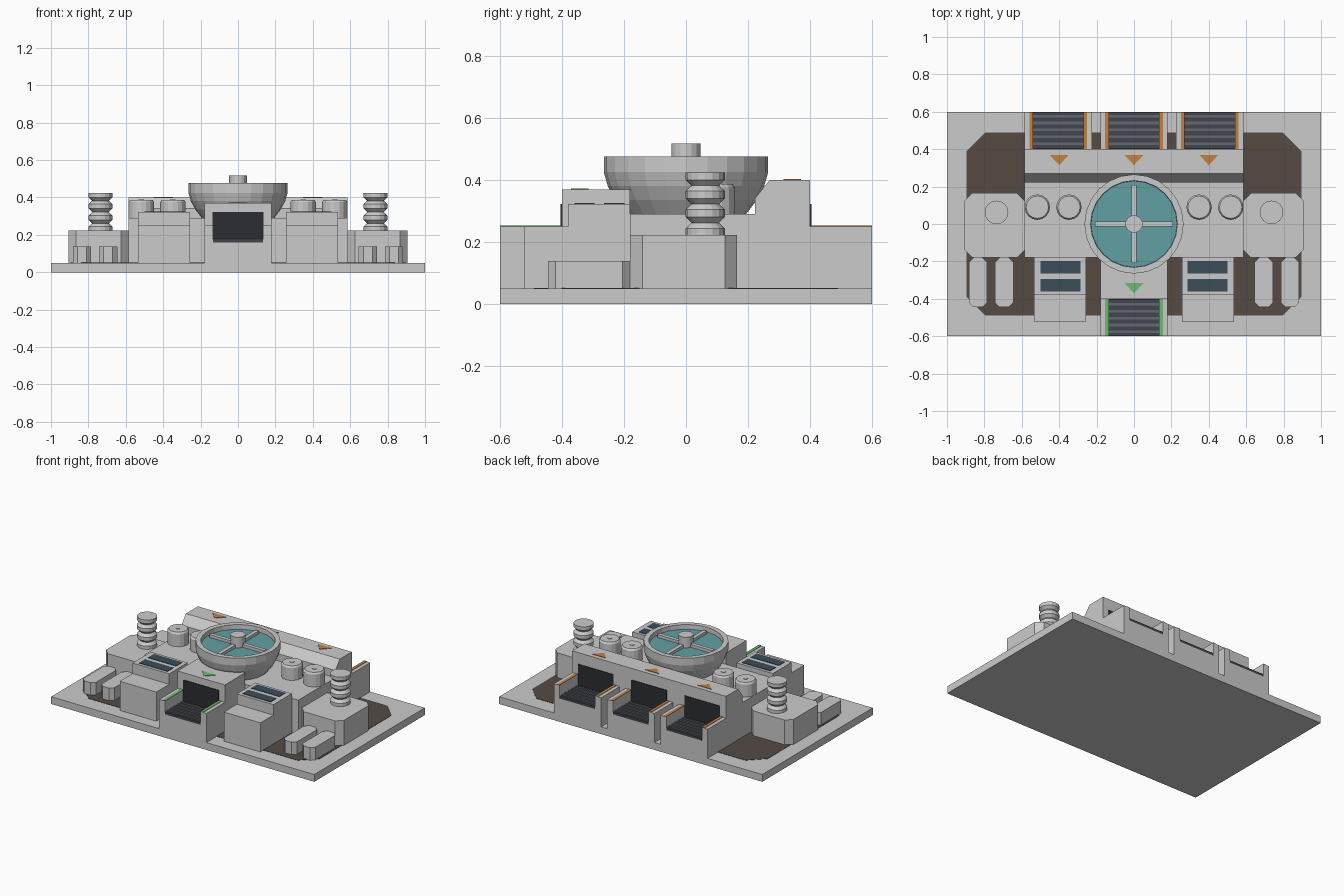
import bpy, bmesh
from math import sin, cos, pi

if "Cube" in bpy.data.objects:
    bpy.data.objects.remove(bpy.data.objects["Cube"])


def mat(name, rgb):
    m = bpy.data.materials.new(name)
    m.diffuse_color = (*rgb, 1)
    m.use_nodes = True
    m.node_tree.nodes["Principled BSDF"].inputs["Base Color"].default_value = m.diffuse_color
    return m


BROWN = mat("dirt", (0.09, 0.07, 0.055))
TEAL = mat("glass", (0.12, 0.35, 0.37))
DARK = mat("opening", (0.025, 0.027, 0.033))
BELT = mat("belt", (0.055, 0.06, 0.075))
SLAT = mat("slat", (0.13, 0.14, 0.17))
SCREEN = mat("screen", (0.045, 0.075, 0.1))
ORANGE = mat("output_orange", (0.55, 0.22, 0.05))
GREEN = mat("input_green", (0.15, 0.5, 0.16))
PALE = mat("pale_grey", (0.55, 0.55, 0.54))


def finish(name, bm, material=None):
    bmesh.ops.recalc_face_normals(bm, faces=bm.faces)
    me = bpy.data.meshes.new(name)
    bm.to_mesh(me)
    bm.free()
    ob = bpy.data.objects.new(name, me)
    bpy.context.collection.objects.link(ob)
    if material:
        me.materials.append(material)
    return ob


def extrude(name, pts, vec, material=None):
    """Prism from a flat outline of 3D points."""
    bm = bmesh.new()
    f = bm.faces.new([bm.verts.new(p) for p in pts])
    r = bmesh.ops.extrude_face_region(bm, geom=[f], use_keep_orig=True)
    bmesh.ops.translate(bm, vec=vec, verts=[g for g in r["geom"] if isinstance(g, bmesh.types.BMVert)])
    return finish(name, bm, material)


def box(name, x0, x1, y0, y1, z0, z1, material=None, c=0):
    """Box, with upright corners cut by c."""
    if c:
        o = [(x0 + c, y0), (x1 - c, y0), (x1, y0 + c), (x1, y1 - c),
             (x1 - c, y1), (x0 + c, y1), (x0, y1 - c), (x0, y0 + c)]
    else:
        o = [(x0, y0), (x1, y0), (x1, y1), (x0, y1)]
    return extrude(name, [(x, y, z0) for x, y in o], (0, 0, z1 - z0), material)


def lathe(name, profile, x, y, n, material=None):
    """Revolve (radius, z) points, closing both ends with caps."""
    bm = bmesh.new()
    rings = [[bm.verts.new((x + r * cos(2 * pi * i / n), y + r * sin(2 * pi * i / n), z))
              for i in range(n)] for r, z in profile]
    for a, b in zip(rings, rings[1:]):
        for i in range(n):
            j = (i + 1) % n
            bm.faces.new((a[i], a[j], b[j], b[i]))
    bm.faces.new(rings[0])
    bm.faces.new(rings[-1])
    return finish(name, bm, material)


def arrow(name, x, y, z, material):
    pts = [(x - 0.052, y + 0.055, z), (x, y, z), (x + 0.052, y + 0.055, z)]
    extrude(name, pts, (0, 0, 0.003), material)


def port(name, x, s, material):
    """Conveyor port facing +y (s=1) or -y (s=-1)."""
    def b(part, x0, x1, y0, y1, z0, z1, m=None):
        ya, yb = sorted((s * y0, s * y1))
        box(name + "_" + part, x + x0, x + x1, ya, yb, z0, z1, m)
    # U-shaped trough
    u = [(-0.18, 0.05), (0.18, 0.05), (0.18, 0.25), (0.135, 0.25),
         (0.135, 0.16), (-0.135, 0.16), (-0.135, 0.25), (-0.18, 0.25)]
    extrude(name + "_trough", [(x + px, s * 0.4, pz) for px, pz in u], (0, s * 0.2, 0))
    b("belt", -0.134, 0.134, 0.4, 0.6, 0.16, 0.176, BELT)
    for i in range(5):
        y = 0.422 + i * 0.037
        b("slat", -0.134, 0.134, y, y + 0.014, 0.17, 0.181, SLAT)
    b("opening", -0.135, 0.135, 0.399, 0.404, 0.17, 0.322, DARK)
    for side in (-1, 1):
        xa, xb = sorted((side * 0.135, side * 0.155))
        b("stripe", xa, xb, 0.4, 0.6, 0.249, 0.253, material)


# Foundation
box("base_plate", -1, 1, -0.6, 0.6, 0, 0.05)
box("dirt_patch", -0.895, 0.895, -0.49, 0.49, 0.049, 0.052, BROWN, 0.1)

# Main body with raised rear ridge
side = [(-0.18, 0.05), (0.4, 0.05), (0.4, 0.4), (0.27, 0.4), (0.222, 0.34), (0.222, 0.29), (-0.18, 0.29)]
extrude("main_body", [(-0.585, y, z) for y, z in side], (1.17, 0, 0))
box("input_housing", -0.18, 0.18, -0.4, -0.18, 0.05, 0.37)

# Conveyor ports and direction arrows
port("input", 0, -1, GREEN)
arrow("input_arrow", 0, -0.37, 0.37, GREEN)
for x in (-0.4, 0, 0.4):
    port("output", x + (-0.005 if x < 0 else 0.005 if x > 0 else 0), 1, ORANGE)
    arrow("output_arrow", x, 0.315, 0.4, ORANGE)

# Central bowl with recessed window
lathe("bowl", [(0.19, 0.285), (0.228, 0.335), (0.252, 0.38), (0.265, 0.425), (0.265, 0.476),
               (0.232, 0.476), (0.23, 0.44)], 0, 0, 24)
lathe("window", [(0.23, 0.44), (0.23, 0.445)], 0, 0, 24, TEAL)
box("spoke_x", -0.208, 0.208, -0.013, 0.013, 0.445, 0.465, PALE)
box("spoke_y", -0.013, 0.013, -0.208, 0.208, 0.445, 0.465, PALE)
lathe("hub", [(0.047, 0.445), (0.047, 0.518)], 0, 0, 16)

# Mirrored side equipment
coil = []
for i in range(4):
    z = 0.22 + i * 0.06
    coil += [(0.063, z), (0.063, z + 0.024)]
    if i < 3:
        coil.append((0.045, z + 0.042))
for s in (-1, 1):
    def sbox(name, x0, x1, *rest):
        a, b = sorted((s * x0, s * x1))
        return box(name, a, b, *rest)
    # Control console
    sbox("console_front", 0.257, 0.535, -0.52, -0.38, 0.05, 0.25)
    sbox("console_back", 0.257, 0.535, -0.38, -0.18, 0.05, 0.322)
    for y in (-0.36, -0.264):
        sbox("console_screen", 0.285, 0.5, y, y + 0.065, 0.32, 0.325, SCREEN)
    # Tanks
    for x in (0.348, 0.517):
        lathe("tank", [(0.068, 0.28), (0.068, 0.375), (0.06, 0.387)], s * x, 0.09, 16, PALE)
        lathe("tank_cap", [(0.015, 0.38), (0.015, 0.39)], s * x, 0.09, 12)
    # Coil tower
    sbox("tower", 0.585, 0.905, -0.18, 0.165, 0.05, 0.222, None, 0.04)
    lathe("coil", coil, s * 0.735, 0.062, 16)
    # Small pods
    for x in (0.645, 0.785):
        sbox("pod", x, x + 0.098, -0.445, -0.18, 0.05, 0.138, PALE, 0.025)
